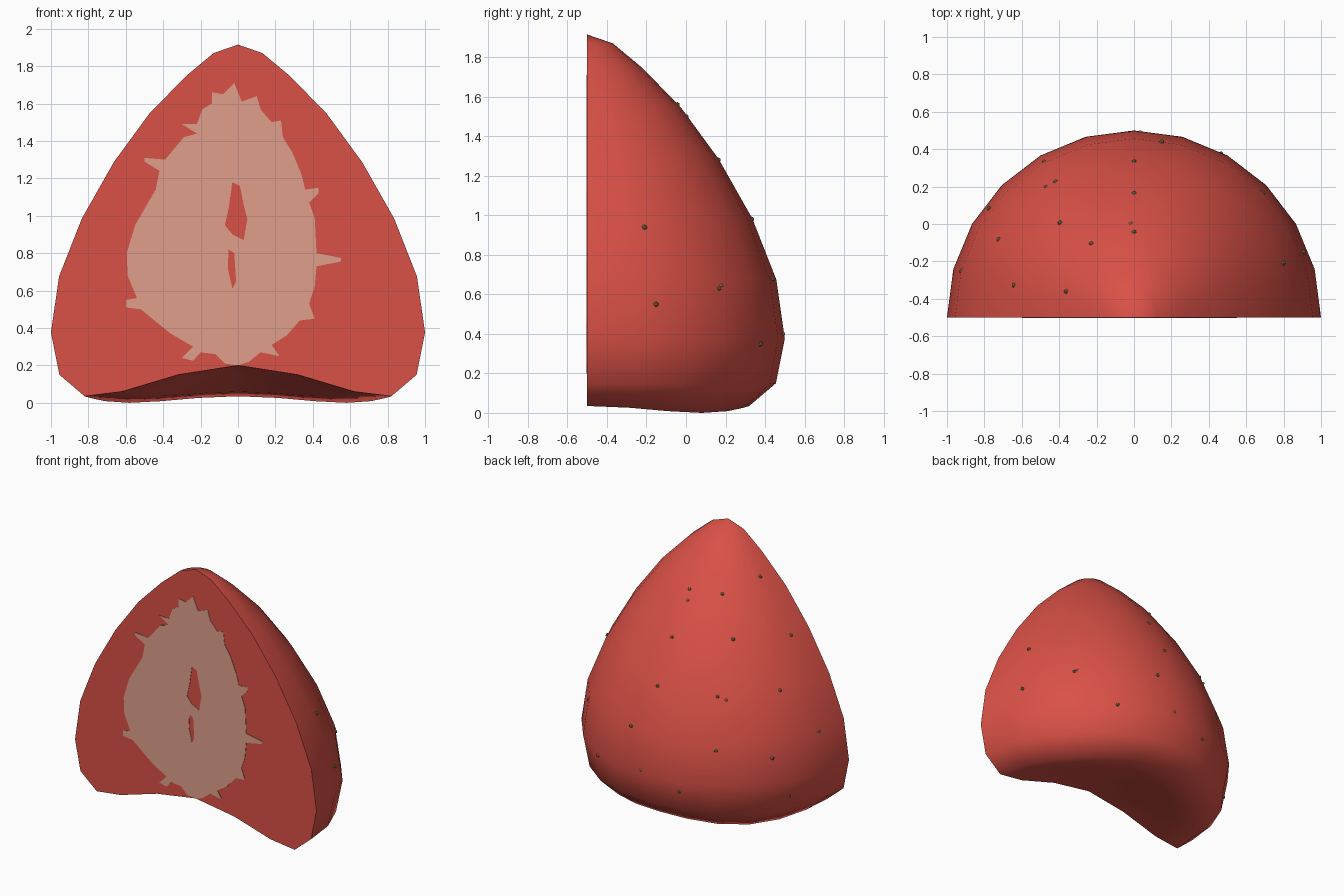
import bpy, bmesh, math
from mathutils import Vector

if "Cube" in bpy.data.objects:
    bpy.data.objects.remove(bpy.data.objects["Cube"])

CUT = -0.5   # y of the flat cut face


def material(name, rgb):
    m = bpy.data.materials.new(name)
    m.diffuse_color = (*rgb, 1)
    m.use_nodes = True
    m.node_tree.nodes["Principled BSDF"].inputs["Base Color"].default_value = m.diffuse_color
    return m


RED = material("berry_red", (0.70, 0.082, 0.062))
PALE = material("pale_flesh", (0.75, 0.345, 0.265))
SEED = material("seed_olive", (0.27, 0.23, 0.09))


def add_mesh(name, bm, mat, angle):
    bmesh.ops.recalc_face_normals(bm, faces=bm.faces)
    me = bpy.data.meshes.new(name)
    bm.to_mesh(me)
    bm.free()
    ob = bpy.data.objects.new(name, me)
    bpy.context.collection.objects.link(ob)
    me.materials.append(mat)
    bpy.ops.object.select_all(action='DESELECT')
    ob.select_set(True)
    bpy.context.view_layer.objects.active = ob
    bpy.ops.object.shade_smooth_by_angle(angle=math.radians(angle))
    return ob


# berry half: profile (radius, z, lobe dip) swept half a turn
PROFILE = [(0.32, 0.15, 0.01), (0.62, 0.06, 0.025), (0.82, 0.035, 0.035),
           (0.955, 0.15, 0.015), (1, 0.375, 0), (0.957, 0.675, 0),
           (0.835, 0.985, 0), (0.665, 1.285, 0), (0.475, 1.545, 0),
           (0.28, 1.745, 0), (0.13, 1.87, 0)]
STEPS = 12
bm = bmesh.new()
bottom = bm.verts.new((0, CUT, 0.2))
top = bm.verts.new((0, CUT, 1.915))
cols = []
for i in range(STEPS + 1):
    a = math.pi * i / STEPS
    cols.append([bottom] + [bm.verts.new((r * math.cos(a), CUT + r * math.sin(a),
                                          z - d * math.sin(2 * a) ** 2))
                            for r, z, d in PROFILE] + [top])
for c0, c1 in zip(cols, cols[1:]):
    for j in range(len(c0) - 1):
        quad = list(dict.fromkeys((c0[j], c1[j], c1[j + 1], c0[j + 1])))
        bm.faces.new(quad)
bm.faces.new(cols[0] + cols[-1][-2:0:-1])      # flat cut face
add_mesh("berry_half", bm, RED, 55)

# pale core on the cut face, with two slits left open
CORE = [(-.02, 1.71), (.02, 1.61), (.1, 1.64), (.12, 1.57), (.18, 1.5), (.23, 1.51),
        (.24, 1.42), (.29, 1.34), (.34, 1.22), (.36, 1.14), (.43, 1.15), (.43, 1.12),
        (.38, 1.07), (.41, .99), (.42, .8), (.55, .775), (.55, .755), (.42, .73),
        (.41, .62), (.38, .53), (.41, .45), (.33, .44), (.26, .36), (.18, .31),
        (.22, .25), (.12, .27), (.06, .22), (0, .2), (-.07, .21), (-.12, .26),
        (-.2, .27), (-.24, .225), (-.3, .24), (-.24, .3), (-.36, .37), (-.52, .5),
        (-.6, .51), (-.6, .55), (-.54, .56), (-.59, .68), (-.595, .8), (-.55, .95),
        (-.44, 1.14), (-.42, 1.24), (-.5, 1.29), (-.5, 1.31), (-.39, 1.3),
        (-.29, 1.42), (-.22, 1.44), (-.3, 1.49), (-.22, 1.49), (-.19, 1.57),
        (-.14, 1.6), (-.14, 1.66), (-.08, 1.65)]
SLITS = [[(-.03, 1.18), (.01, 1.16), (.03, 1.06), (.05, .98), (.03, .87),
          (-.03, .9), (-.07, .95), (-.05, 1.04)],
         [(-.05, .82), (-.02, .8), (-.01, .65), (-.03, .61), (-.055, .72)]]
cu = bpy.data.curves.new("core_outline", 'CURVE')
cu.dimensions = '2D'
cu.fill_mode = 'BOTH'
cu.extrude = 0.003
for pts in [CORE] + SLITS:
    sp = cu.splines.new('POLY')
    sp.points.add(len(pts) - 1)
    for p, (x, z) in zip(sp.points, pts):
        p.co = (x, z, 0, 1)
    sp.use_cyclic_u = True
cu.materials.append(PALE)
core = bpy.data.objects.new("pale_core", cu)
bpy.context.collection.objects.link(core)
core.location = (0, CUT, 0)
core.rotation_euler = (math.pi / 2, 0, 0)
bpy.ops.object.select_all(action='DESELECT')
core.select_set(True)
bpy.context.view_layer.objects.active = core
bpy.ops.object.convert(target='MESH')


# seeds and pale fibre tips: tiny studs at (angle in degrees, height)
def radius_at(z):
    side = PROFILE[3:] + [(0, 1.915, 0)]
    for (r0, z0, _), (r1, z1, _) in zip(side, side[1:]):
        if z0 <= z <= z1:
            return r0 + (r1 - r0) * (z - z0) / (z1 - z0)
    return 0


def studs(name, spots, mat, size):
    bm = bmesh.new()
    for deg, z in spots:
        a, r = math.radians(deg), radius_at(z) - 0.004
        geo = bmesh.ops.create_icosphere(bm, subdivisions=1, radius=size)
        bmesh.ops.translate(bm, verts=geo['verts'],
                            vec=Vector((r * math.cos(a), CUT + r * math.sin(a), z)))
    add_mesh(name, bm, mat, 40)


studs("seeds", [(90, .98), (90, 1.28), (90, 1.56), (120, 1.56), (159, 1.63),
                (128, 1.31), (120, .97), (165, 1.28), (150, .98), (165, .66),
                (81, .68), (120, .62), (20, .94), (21, .55), (44, .63),
                (143, .55), (105, .3), (150, .25), (62, .35)], SEED, 0.014)
studs("fibre_tips", [(45, .645), (124, .95), (92, 1.5), (88, .4)], PALE, 0.011)
